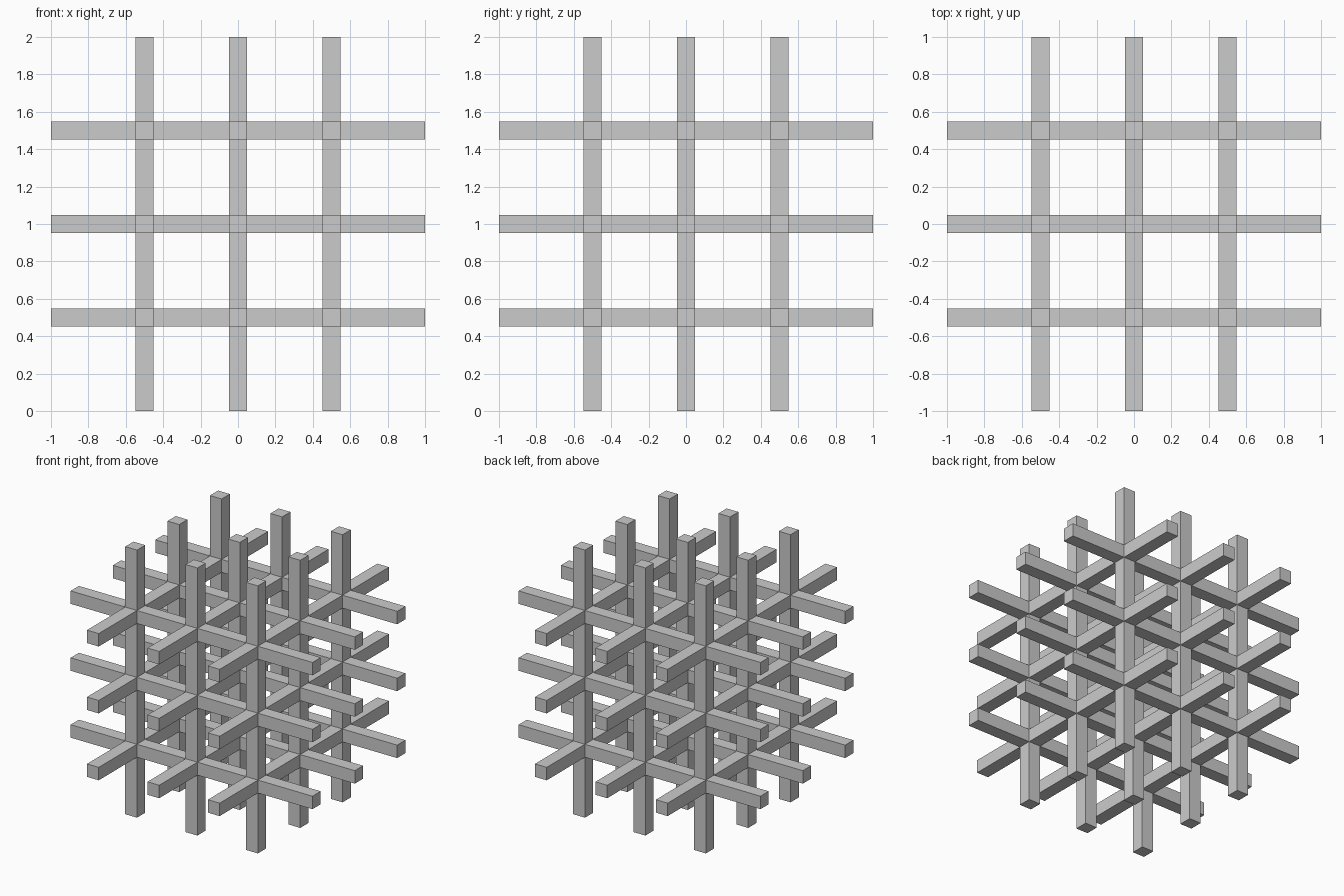
import bpy

if "Cube" in bpy.data.objects:
    bpy.data.objects.remove(bpy.data.objects["Cube"])

THICK = 0.097            # bar thickness
LENGTH = 2.0             # bar length
STEPS = (-0.5, 0.0, 0.5) # lattice spacing
MID_Z = 1.0


def add_bar(name, axis, a, b):
    """Square bar along an axis, offset by a and b on the other two axes."""
    loc, size = [a, b], [THICK, THICK]
    loc.insert(axis, 0.0)
    size.insert(axis, LENGTH)
    loc[2] += MID_Z
    bpy.ops.mesh.primitive_cube_add(size=1, location=loc)
    bar = bpy.context.object
    bar.name = name
    bar.scale = size
    bpy.ops.object.transform_apply(location=False, rotation=False, scale=True)


# nine bars in each of the three directions
for axis, label in enumerate(("crosswise_bar", "depth_bar", "upright_bar")):
    for i, a in enumerate(STEPS):
        for j, b in enumerate(STEPS):
            add_bar(f"{label}_{i + 1}_{j + 1}", axis, a, b)
